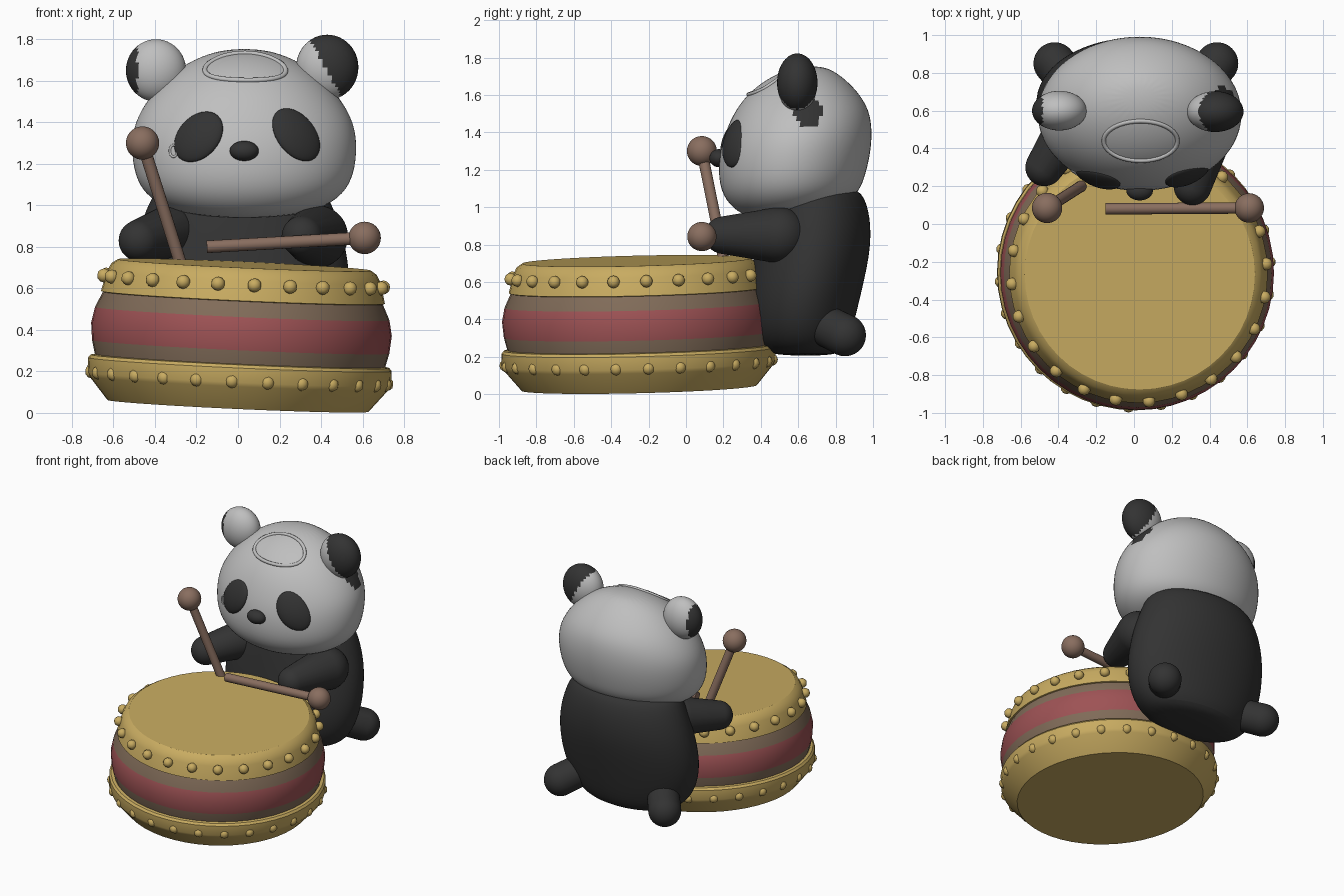
import bpy, bmesh, math
from mathutils import Vector, Matrix
from mathutils.bvhtree import BVHTree

if "Cube" in bpy.data.objects:
    bpy.data.objects.remove(bpy.data.objects["Cube"])


def material(name, rgb):
    m = bpy.data.materials.new(name)
    m.diffuse_color = (*rgb, 1)
    m.use_nodes = True
    m.node_tree.nodes["Principled BSDF"].inputs["Base Color"].default_value = m.diffuse_color
    return m


WHITE = material("fur_white", (0.52, 0.52, 0.52))
BLACK = material("fur_black", (0.033, 0.033, 0.033))
GOLD = material("drum_gold", (0.58, 0.41, 0.12))
RED = material("drum_red", (0.34, 0.085, 0.09))
BROWN = material("drum_brown", (0.22, 0.15, 0.10))
WOOD = material("stick_wood", (0.25, 0.155, 0.115))


def finish(name, bm, mats, angle=40):
    bmesh.ops.recalc_face_normals(bm, faces=bm.faces)
    me = bpy.data.meshes.new(name)
    bm.to_mesh(me)
    bm.free()
    ob = bpy.data.objects.new(name, me)
    bpy.context.collection.objects.link(ob)
    for m in mats:
        me.materials.append(m)
    bpy.ops.object.select_all(action='DESELECT')
    ob.select_set(True)
    bpy.context.view_layer.objects.active = ob
    bpy.ops.object.shade_smooth_by_angle(angle=math.radians(angle))
    return ob


def loft(rings, segs, band_mats=None, tilt=lambda y, z: 0, cx=0):
    """Skin elliptical rings given as (z, y_front, y_back, half_width)."""
    bm = bmesh.new()
    loops = []
    for z, yf, yb, rx in rings:
        loop = []
        for i in range(segs):
            a = math.tau * i / segs
            y = (yf + yb) / 2 + (yb - yf) / 2 * math.sin(a)
            loop.append(bm.verts.new((cx + rx * math.cos(a), y, z + tilt(y, z))))
        loops.append(loop)
    for k, (lo, hi) in enumerate(zip(loops, loops[1:])):
        for i in range(segs):
            j = (i + 1) % segs
            f = bm.faces.new((lo[i], lo[j], hi[j], hi[i]))
            f.material_index = band_mats[k] if band_mats else 0
    bm.faces.new(loops[0])
    bm.faces.new(loops[-1])
    return bm


def subdivide(ob):
    mod = ob.modifiers.new("smooth", 'SUBSURF')
    mod.levels = 2
    bpy.ops.object.modifier_apply(modifier=mod.name)


def ellipsoid(name, center, radii, mats, rule=None):
    bm = bmesh.new()
    mat = Matrix.Translation(center) @ Matrix.Diagonal((*radii, 1))
    bmesh.ops.create_uvsphere(bm, u_segments=40, v_segments=24, radius=1, matrix=mat)
    if rule:
        for f in bm.faces:
            f.material_index = int(rule(f.calc_center_median()))
    return finish(name, bm, mats)


def limb(name, a, ra, b, rb, mat):
    """Rounded limb: hull around two balls."""
    bm = bmesh.new()
    for p, r in ((a, ra), (b, rb)):
        bmesh.ops.create_icosphere(bm, subdivisions=4, radius=r, matrix=Matrix.Translation(p))
    hull = bmesh.ops.convex_hull(bm, input=bm.verts)
    junk = {g for g in hull["geom_interior"] + hull["geom_unused"] if isinstance(g, bmesh.types.BMVert)}
    bmesh.ops.delete(bm, geom=list(junk), context='VERTS')
    return finish(name, bm, [mat])


# Drum: gold heads, brown and red shell bands, leaning slightly
lean = (Matrix.Translation((0, -0.25, 0.034)) @ Matrix.Rotation(math.radians(2.6), 4, 'Y')
        @ Matrix.Rotation(math.radians(1.4), 4, 'X'))
profile = [(0, .63), (.11, .722), (.13, .732), (.2, .732), (.215, .72), (.218, .70),
           (.285, .717), (.37, .725), (.445, .71), (.52, .675), (.523, .685),
           (.62, .66), (.66, .64), (.68, .61)]
bm = loft([(z, -r, r, r) for z, r in profile], 48, [0, 0, 0, 0, 0, 2, 1, 1, 2, 0, 0, 0, 0])
bm.transform(lean)
finish("drum", bm, [GOLD, RED, BROWN], 30)

# Studs around both drum heads
for name, z, r, n in (("upper_studs", .60, .675, 24), ("lower_studs", .135, .712, 26)):
    bm = bmesh.new()
    for i in range(n):
        a = math.tau * (i + .3) / n
        bmesh.ops.create_icosphere(bm, subdivisions=2, radius=.034, matrix=lean @ Matrix.Translation(
            (r * math.cos(a), r * math.sin(a), z)))
    finish(name, bm, [GOLD])

# Body
body = finish("body", loft([
    (.205, .5, .78, .25), (.235, .4, .85, .38), (.34, .34, .89, .48), (.5, .33, .93, .53),
    (.65, .345, .965, .535), (.8, .37, .992, .515), (.95, .4, .988, .47),
    (1.06, .43, .955, .42), (1.11, .46, .9, .36)], 24, cx=.01), [BLACK])
subdivide(body)

# Head, with its lower edge sloping up toward the back
head = finish("head", loft([
    (.965, .42, .82, .25), (.995, .32, .89, .39), (1.06, .225, .94, .485), (1.15, .17, .965, .535),
    (1.28, .17, .99, .55), (1.40, .205, 1.0, .535), (1.52, .26, .985, .465), (1.62, .34, .92, .37),
    (1.705, .46, .83, .25), (1.755, .6, .74, .09)], 24,
    tilt=lambda y, z: .17 * (y - .6) * max(0, 1 - (z - 1) / .3), cx=.03), [WHITE, BLACK])
subdivide(head)
# Dark fur patch below one ear
for p in head.data.polygons:
    c = p.center
    if c.x > .3 and math.hypot(c.y - .65, c.z - 1.51) < .08:
        p.material_index = 1

tree = BVHTree.FromPolygons([v.co for v in head.data.vertices],
                            [tuple(p.vertices) for p in head.data.polygons])


def on_head(start, direction):
    return tree.ray_cast(Vector(start), Vector(direction))[0]


# Eye patches: domed ovals that follow the face
for name, cx, cz, long, short, deg in (("left_eye_patch", -.19, 1.33, .138, .098, 48),
                                      ("right_eye_patch", .28, 1.34, .145, .092, -52)):
    bm = bmesh.new()
    bmesh.ops.create_uvsphere(bm, u_segments=32, v_segments=16, radius=1)
    ca, sa = math.cos(math.radians(deg)), math.sin(math.radians(deg))
    for v in bm.verts:
        u, w = v.co.x * long, v.co.y * short
        x, z = cx + u * ca - w * sa, cz + u * sa + w * ca
        v.co = (x, on_head((x, -1, z), (0, 1, 0)).y - .028 * v.co.z, z)
    finish(name, bm, [BLACK], 60)

ellipsoid("nose", (.03, .175, 1.262), (.07, .05, .048), [BLACK])


# Thin raised outlines lying on the head
def outline(name, center, rx, ry, width, front):
    bm = bmesh.new()
    loops = []
    for i in range(40):
        a = math.tau * i / 40
        u, w = center[0] + rx * math.cos(a), center[1] + ry * math.sin(a)
        p = on_head((u, -1, w), (0, 1, 0)) if front else on_head((u, w, 3), (0, 0, -1))
        out = Vector((math.cos(a), 0, math.sin(a)) if front else (math.cos(a), math.sin(a), 0))
        up = Vector((0, -1, 0) if front else (0, 0, 1))
        loops.append([bm.verts.new(p + width * (out * math.cos(t) + up * math.sin(t)))
                      for t in (math.tau * k / 8 for k in range(8))])
    for i in range(40):
        a, b = loops[i], loops[(i + 1) % 40]
        for k in range(8):
            bm.faces.new((a[k], b[k], b[(k + 1) % 8], a[(k + 1) % 8]))
    finish(name, bm, [WHITE], 80)


outline("forehead_ring", (.035, .44), .195, .105, .012, False)
outline("cheek_ring", (-.31, 1.262), .018, .028, .006, True)

# Ears with dark outer sides
ellipsoid("left_ear", (-.395, .6, 1.65), (.145, .105, .15), [WHITE, BLACK],
          lambda c: c.x < -.485)
ellipsoid("right_ear", (.43, .595, 1.665), (.15, .108, .157), [WHITE, BLACK],
          lambda c: c.x + .55 * (c.z - 1.66) > .42)

# Arms and feet
limb("left_arm", (-.33, .52, .87), .13, (-.475, .3, .83), .1, BLACK)
limb("right_arm", (.38, .5, .85), .15, (.31, .2, .85), .1, BLACK)
for name, s in (("left_foot", -1), ("right_foot", 1)):
    limb(name, (.01 + s * .34, .74, .37), .11, (.01 + s * .43, .85, .315), .112, BLACK)

# Drumsticks: ball tip on a round rod
for name, tip, end, r in (("left_drumstick", (-.46, .085, 1.30), (-.28, .2, .73), .08),
                          ("right_drumstick", (.61, .085, .843), (-.15, .08, .80), .078)):
    tip, end = Vector(tip), Vector(end)
    d = tip - end
    bm = bmesh.new()
    bmesh.ops.create_cone(bm, cap_ends=True, segments=16, radius1=.03, radius2=.03, depth=d.length,
                          matrix=Matrix.Translation((tip + end) / 2) @ d.to_track_quat('Z', 'Y').to_matrix().to_4x4())
    finish(name + "_rod", bm, [WOOD])
    ellipsoid(name + "_tip", tip, (r, r, r), [WOOD])
